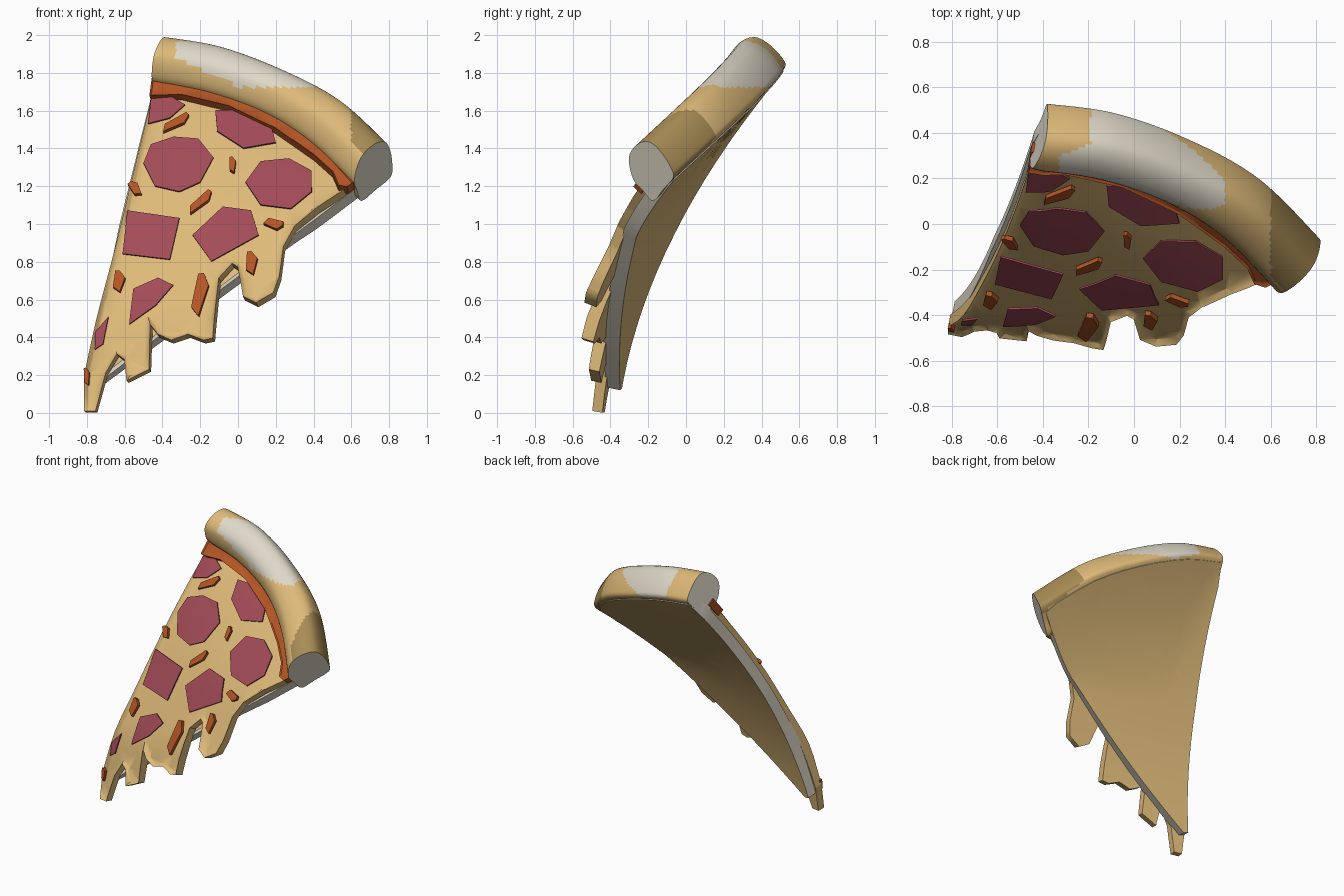
import bpy, bmesh, math
from mathutils import Vector

if "Cube" in bpy.data.objects:
    bpy.data.objects.remove(bpy.data.objects["Cube"])


def material(name, rgb):
    m = bpy.data.materials.new(name)
    m.diffuse_color = (*rgb, 1)
    m.use_nodes = True
    m.node_tree.nodes["Principled BSDF"].inputs["Base Color"].default_value = m.diffuse_color
    return m


TAN = material("golden dough", (0.73, 0.49, 0.19))
CREAM = material("pale dough", (0.74, 0.69, 0.58))
BROWN = material("toasted dough", (0.39, 0.26, 0.09))
ORANGE = material("sauce orange", (0.45, 0.09, 0.018))
RED = material("sausage red", (0.36, 0.07, 0.095))


# The whole slice follows one bent sheet: y depends on x and z, h is height above it
def depth(x, z):
    return (-0.61 + 0.378 * (z - 0.2) + 0.196 * (z - 0.2) * (z - 0.94)
            - 0.2 * x + 0.28 * max(0, x + 0.4) * max(0, z - 1))


def on_sheet(x, z, h):
    e = 0.06
    dx = (depth(x + e, z) - depth(x - e, z)) / (2 * e)
    dz = (depth(x, z + e) - depth(x, z - e)) / (2 * e)
    # the cheese bulges a little low on the slice
    h += 0.028 * math.exp(-((z - 0.5) / 0.22) ** 2) * min(1, max(0, (h + 0.1) / 0.1))
    return Vector((x, depth(x, z), z)) + h * Vector((dx, -1, dz)).normalized()


def finish(bm, name, mats, angle=40):
    me = bpy.data.meshes.new(name)
    bm.to_mesh(me)
    bm.free()
    for m in mats:
        me.materials.append(m)
    ob = bpy.data.objects.new(name, me)
    bpy.context.collection.objects.link(ob)
    bpy.ops.object.select_all(action='DESELECT')
    ob.select_set(True)
    bpy.context.view_layer.objects.active = ob
    bpy.ops.object.shade_smooth_by_angle(angle=math.radians(angle))
    return ob


# Flat plate from a front-view outline, cut into strips and bent onto the sheet
def plate(name, outline, top, bottom, mat, side=None, chamfer=0, angle=40):
    bm = bmesh.new()
    front = [bm.verts.new((x, -top, z)) for x, z in outline]
    back = [bm.verts.new((x, -bottom, z)) for x, z in outline]
    face = bm.faces.new(front)
    bm.faces.new(back[::-1])
    for i in range(len(front)):
        j = (i + 1) % len(front)
        bm.faces.new((front[j], front[i], back[i], back[j]))
    bmesh.ops.recalc_face_normals(bm, faces=bm.faces[:])
    if chamfer:
        bmesh.ops.inset_region(bm, faces=[face], thickness=chamfer, use_even_offset=True)
        for v in front:
            v.co.y += chamfer
    bm.normal_update()
    for f in bm.faces:
        f.material_index = 1 if side and abs(f.normal.y) < 0.9 else 0
    bmesh.ops.triangulate(bm, faces=bm.faces[:])
    for i in range(-8, 25):
        for axis in ((1, 0, 0), (0, 0, 1)):
            bmesh.ops.bisect_plane(bm, geom=bm.verts[:] + bm.edges[:] + bm.faces[:],
                                   plane_co=Vector(axis) * i * 0.1, plane_no=axis)
    for v in bm.verts:
        v.co = on_sheet(v.co.x, v.co.z, -v.co.y)
    return finish(bm, name, [mat, side] if side else [mat], angle)


def spline(pts, n, closed=False):
    pts = [Vector(p) for p in pts]
    c = len(pts)
    get = (lambda i: pts[i % c]) if closed else (lambda i: pts[min(max(i, 0), c - 1)])
    out = []
    for i in range(c if closed else c - 1):
        a, b, d, e = (get(i + k) for k in (-1, 0, 1, 2))
        for k in range(n):
            t = k / n
            out.append(0.5 * (2 * b + (d - a) * t + (2 * a - 5 * b + 4 * d - e) * t * t
                              + (3 * b - a - 3 * d + e) * t ** 3))
    return out if closed else out + [pts[-1]]


# Crust: rounded section lofted between its inner and outer arcs, right end cut aslant
arcs = [(-0.45, 1.75, -0.385, 1.915), (-0.15, 1.69, -0.09, 1.86), (0.15, 1.58, 0.24, 1.735),
        (0.40, 1.42, 0.54, 1.575), (0.625, 1.2, 0.795, 1.345)]
section = [(0, -0.03), (0, 0.05), (0.3, 0.14), (0.7, 0.15), (1.0, 0.11), (1.1, 0.03),
           (1.07, -0.07), (0.95, -0.115), (0.5, -0.115), (0.05, -0.11)]
profile = spline(section, 5, True)
bm = bmesh.new()
rings = []
stations = spline(arcs, 24)
for n, s in enumerate(stations):
    w = (n / (len(stations) - 1)) ** 8
    inner, outer = Vector((s[0], s[1])), Vector((s[2], s[3]))
    ring = []
    for p, h in profile:
        q = inner.lerp(outer, p) - Vector((0.08, -0.1)) * h * w
        ring.append(bm.verts.new(on_sheet(q.x, q.y, h)))
    rings.append(ring)
for a, b in zip(rings, rings[1:]):
    for i in range(len(a)):
        j = (i + 1) % len(a)
        f = bm.faces.new((a[i], a[j], b[j], b[i]))
        c = f.calc_center_median()
        left = -0.33 + 0.14 * min(1, max(0, (profile[i][0] - 0.75) * 4))
        if left < c.x < 0.4 and c.z > max(1.73 - 0.45 * c.x, 1.725):
            f.material_index = 1
        elif c.x > 0.6 + max(0, 1.45 - c.z) * 0.8:
            f.material_index = 2
for ring in (rings[0], rings[-1]):
    bm.faces.new(ring).material_index = 1
bmesh.ops.recalc_face_normals(bm, faces=bm.faces[:])
finish(bm, "crust", [TAN, CREAM, BROWN])

# Dough base with pale, slanted cut edges
under_crust = [(a + (c - a) * 0.85, b + (d - b) * 0.85) for a, b, c, d in stations[::8]]
under_crust[0] = (under_crust[0][0] + 0.01, under_crust[0][1])
under_crust[-1] = (0.75, 1.32)
plate("dough_base", [(-0.775, 0.145), (-0.81, 0.155), (-0.635, 1.02), (-0.455, 1.75)] + under_crust,
      -0.045, -0.124, TAN, CREAM, chamfer=0.03)

# Melted cheese with drips past the right edge
cheese = [(-0.815, 0.2), (-0.615, 1.02), (-0.45, 1.7), (-0.44, 1.77), (-0.12, 1.72), (0.2, 1.58),
          (0.45, 1.4), (0.62, 1.22), (0.42, 1.09), (0.3, 0.99), (0.24, 0.88), (0.22, 0.72),
          (0.19, 0.63), (0.1, 0.575), (0.03, 0.61), (0.0, 0.77), (-0.03, 0.79), (-0.10, 0.71),
          (-0.13, 0.39), (-0.18, 0.38), (-0.26, 0.41), (-0.35, 0.38), (-0.42, 0.41),
          (-0.46, 0.46), (-0.47, 0.23), (-0.59, 0.17), (-0.60, 0.28),
          (-0.64, 0.31), (-0.70, 0.21), (-0.755, 0.01), (-0.815, 0.01)]
plate("cheese", cheese, 0.0, -0.055, TAN, chamfer=0.02, angle=60)

# Sauce band along the crust
sauce = [(-0.45, 1.78), (-0.15, 1.72), (0.2, 1.58), (0.45, 1.39), (0.615, 1.205), (0.58, 1.18),
         (0.53, 1.19), (0.5, 1.26), (0.4, 1.35), (0.2, 1.49), (-0.05, 1.61), (-0.3, 1.67),
         (-0.465, 1.665)]
plate("sauce_band", sauce, 0.026, -0.03, ORANGE, chamfer=0.008)

# Sausage slices, flush with the cheese
slices = [
    [(-0.5, 1.32), (-0.46, 1.42), (-0.34, 1.46), (-0.21, 1.45), (-0.13, 1.35), (-0.2, 1.22),
     (-0.31, 1.17), (-0.44, 1.2)],
    [(0.04, 1.22), (0.12, 1.33), (0.27, 1.345), (0.39, 1.28), (0.39, 1.17), (0.28, 1.08),
     (0.12, 1.1)],
    [(-0.585, 1.07), (-0.31, 1.03), (-0.36, 0.81), (-0.61, 0.84)],
    [(-0.24, 0.94), (-0.08, 1.09), (0.07, 1.07), (0.11, 0.94), (-0.14, 0.8)],
    [(-0.57, 0.46), (-0.55, 0.65), (-0.42, 0.71), (-0.34, 0.67), (-0.43, 0.56)],
    [(-0.475, 1.53), (-0.46, 1.66), (-0.35, 1.67), (-0.28, 1.63), (-0.36, 1.56)],
    [(-0.12, 1.6), (-0.11, 1.49), (0.03, 1.4), (0.2, 1.43), (0.18, 1.5), (-0.03, 1.6)],
    [(-0.755, 0.33), (-0.75, 0.42), (-0.68, 0.5), (-0.71, 0.36)]]
for i, outline in enumerate(slices):
    plate(f"sausage_slice_{i + 1}", outline, 0.005, -0.004, RED)

# Scattered sauce flecks: x, z, length, width, angle
flecks = [(-0.33, 1.535, 0.16, 0.045, 25), (-0.03, 1.31, 0.08, 0.035, 85),
          (-0.2, 1.115, 0.16, 0.045, 38), (-0.545, 1.185, 0.08, 0.05, 115),
          (0.19, 1.0, 0.1, 0.05, -20), (0.07, 0.79, 0.12, 0.06, 80),
          (-0.2, 0.62, 0.23, 0.07, 75), (-0.63, 0.69, 0.11, 0.06, 75),
          (-0.8, 0.19, 0.09, 0.03, 88)]
for i, (x, z, l, w, ang) in enumerate(flecks):
    c, s = math.cos(math.radians(ang)), math.sin(math.radians(ang))
    shape = [(-0.5, -0.4), (0.25, -0.5), (0.5, 0.1), (0.45, 0.5), (-0.35, 0.3)]
    plate(f"sauce_fleck_{i + 1}", [(x + c * u * l - s * v * w, z + s * u * l + c * v * w)
                                   for u, v in shape], 0.012, -0.01, ORANGE)
